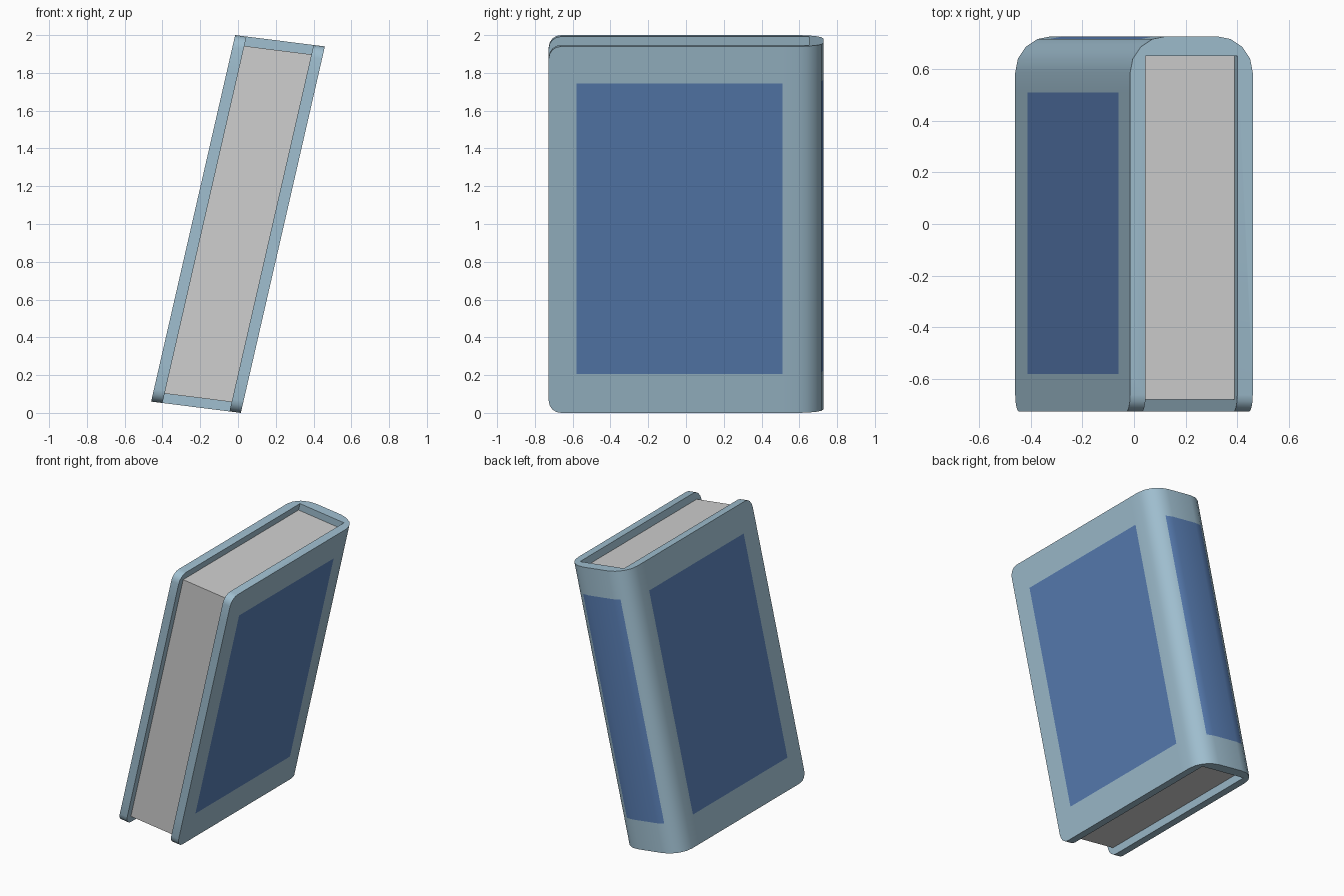
import bpy, bmesh, math
from mathutils import Matrix

if "Cube" in bpy.data.objects:
    bpy.data.objects.remove(bpy.data.objects["Cube"])

W, H, Y = 0.475, 1.94, 0.727      # book thickness, height, half depth
T, R = 0.06, 0.14                 # cover thickness, spine rounding
BACK = 0.65                       # inner face of the spine
Y0, Y1 = -0.58, 0.51              # label extent along the cover
Z0, Z1 = 0.205, 1.745             # label extent along the height

# Leaning (sheared) placement of the upright book
LEAN = Matrix(((1, 0, 0.445 / H, -0.46),
               (0, 1, 0, 0),
               (-0.06 / W, 0, 1, 0.06),
               (0, 0, 0, 1)))


def material(name, rgb):
    m = bpy.data.materials.new(name)
    m.diffuse_color = (*rgb, 1)
    m.use_nodes = True
    m.node_tree.nodes["Principled BSDF"].inputs["Base Color"].default_value = m.diffuse_color
    return m


cover_mat = material("pale blue cover", (0.35, 0.52, 0.63))
label_mat = material("dark blue label", (0.10, 0.21, 0.46))
page_mat = material("grey paper", (0.62, 0.62, 0.62))


def extrude_profile(points, z0, z1):
    bm = bmesh.new()
    face = bm.faces.new([bm.verts.new((x, y, z0)) for x, y in points])
    ext = bmesh.ops.extrude_face_region(bm, geom=[face], use_keep_orig=True)
    for v in ext["geom"]:
        if isinstance(v, bmesh.types.BMVert):
            v.co.z = z1
    bmesh.ops.recalc_face_normals(bm, faces=bm.faces[:])
    return bm


def finish(bm, name, mats):
    bm.transform(LEAN)
    bmesh.ops.recalc_face_normals(bm, faces=bm.faces[:])
    me = bpy.data.meshes.new(name)
    bm.to_mesh(me)
    bm.free()
    for m in mats:
        me.materials.append(m)
    ob = bpy.data.objects.new(name, me)
    bpy.context.collection.objects.link(ob)
    return ob


def arc(cx, a0, a1, n=4):
    angles = [math.radians(a0 + (a1 - a0) * i / n) for i in range(n + 1)]
    return [(cx + R * math.cos(a), Y - R + R * math.sin(a)) for a in angles]


# Cover: U-shaped profile with rounded spine
profile = ([(0, -Y), (0, Y0), (0, Y1)] + arc(R, 180, 90) + arc(W - R, 90, 0)
           + [(W, Y1), (W, Y0), (W, -Y), (W - T, -Y), (W - T, BACK), (T, BACK), (T, -Y)])
bm = extrude_profile(profile, 0, H)

# Round the free corners of both boards
corners = [e for e in bm.edges
           if all(abs(v.co.y + Y) < 1e-4 for v in e.verts)
           and abs(e.verts[0].co.z - e.verts[1].co.z) < 1e-4]
bmesh.ops.bevel(bm, geom=corners, offset=0.065, segments=4, profile=0.5, affect='EDGES')

# Cut the label borders and colour the label faces
for z in (Z0, Z1):
    bmesh.ops.bisect_plane(bm, geom=bm.verts[:] + bm.edges[:] + bm.faces[:],
                           plane_co=(0, 0, z), plane_no=(0, 0, 1))
bm.normal_update()
for f in bm.faces:
    c = f.calc_center_median()
    on_board = (c.x < 0.001 or c.x > W - 0.001) and Y0 < c.y < Y1
    on_spine = c.y > BACK + 0.01 and f.normal.y > 0.5 and 0.086 < c.x < W - 0.086
    if Z0 < c.z < Z1 and (on_board or on_spine):
        f.material_index = 1
cover = finish(bm, "book_cover", [cover_mat, label_mat])
bpy.context.view_layer.objects.active = cover
cover.select_set(True)
bpy.ops.object.shade_smooth_by_angle(angle=math.radians(30))

# Page block, recessed inside the cover
pages = extrude_profile([(T, -0.68), (W - T, -0.68), (W - T, BACK), (T, BACK)], 0.05, H - 0.05)
finish(pages, "page_block", [page_mat])
